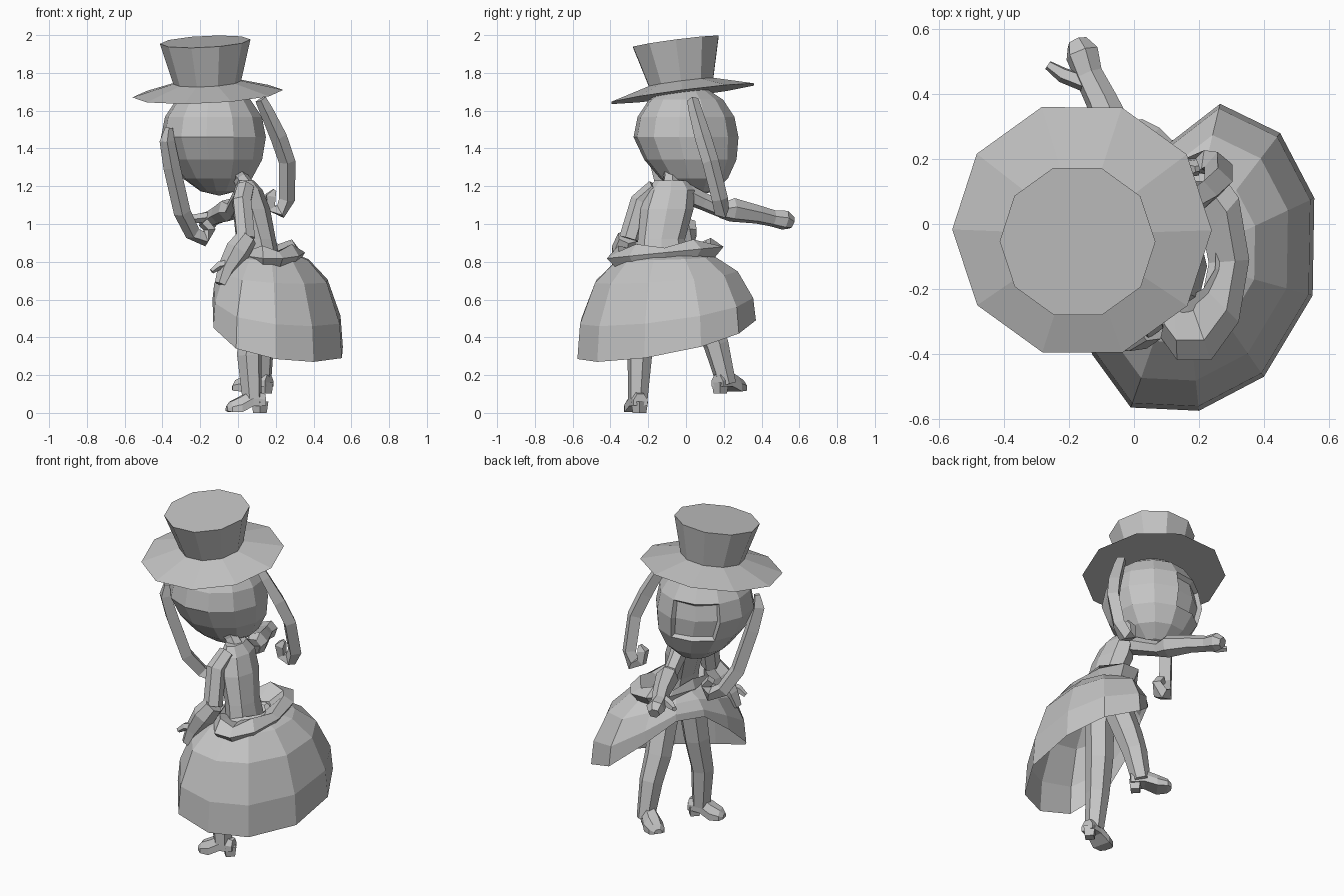
import bpy, bmesh
from math import sin, cos, pi, radians
from mathutils import Vector, Matrix

cube = bpy.data.objects.get("Cube")
if cube:
    bpy.data.objects.remove(cube, do_unlink=True)

grey = bpy.data.materials.new("plain_grey")
grey.use_nodes = True
grey.diffuse_color = (0.55, 0.55, 0.55, 1)
grey.node_tree.nodes["Principled BSDF"].inputs["Base Color"].default_value = (0.55, 0.55, 0.55, 1)


def finish(name, bm):
    bmesh.ops.recalc_face_normals(bm, faces=bm.faces)
    mesh = bpy.data.meshes.new(name)
    bm.to_mesh(mesh)
    bm.free()
    mesh.materials.append(grey)
    obj = bpy.data.objects.new(name, mesh)
    bpy.context.collection.objects.link(obj)
    return obj


def loft(name, rings, caps=True, closed=False):
    """Skin a list of rings that all have the same number of points."""
    bm = bmesh.new()
    rows = [[bm.verts.new(p) for p in ring] for ring in rings]
    pairs = list(zip(rows, rows[1:]))
    if closed:
        pairs.append((rows[-1], rows[0]))
    n = len(rows[0])
    for a, b in pairs:
        for i in range(n):
            j = (i + 1) % n
            bm.faces.new((a[i], a[j], b[j], b[i]))
    if caps and not closed:
        bm.faces.new(rows[0])
        bm.faces.new(rows[-1])
    return finish(name, bm)


def ellipse(center, rx, ry, n):
    c = Vector(center)
    return [c + Vector((rx * cos(2 * pi * i / n), ry * sin(2 * pi * i / n), 0)) for i in range(n)]


def tube(name, path, sides=6):
    """Limb through (x, y, z, radius) points."""
    pts = [Vector(p[:3]) for p in path]
    ref, rings = None, []
    for i, p in enumerate(pts):
        t = (pts[min(i + 1, len(pts) - 1)] - pts[max(i - 1, 0)]).normalized()
        ref = ref or t.orthogonal()
        ref = (ref - t * ref.dot(t)).normalized()
        side = t.cross(ref)
        angles = [2 * pi * (k + 0.5) / sides for k in range(sides)]
        rings.append([p + path[i][3] * (ref * cos(a) + side * sin(a)) for a in angles])
    return loft(name, rings)


# Hat: brim and flared crown, tilted
tilt = Vector((0, 0, 1)).rotation_difference(Vector((-0.05, -0.13, 1))).to_matrix().to_4x4()
place = Matrix.Translation((-0.16, -0.018, 1.69)) @ tilt
hat_profile = [(0.40, 0), (0.18, 0.06), (0.24, 0.278)]
loft("top_hat", [[place @ p for p in ellipse((0, 0, z), r, r, 10)] for r, z in hat_profile])

# Head: round with the chin pushed towards the face, and a sunken face panel
face_dir = Vector((-0.38, 0.92, 0)).normalized()
bm = bmesh.new()
bmesh.ops.create_uvsphere(bm, u_segments=12, v_segments=8, radius=0.28,
                          matrix=Matrix.Rotation(radians(22.5), 4, "Z"))
for v in bm.verts:
    low = max(0, -v.co.z) / 0.28
    v.co.x *= 1 - 0.1 * low
    v.co.y *= 1 - 0.12 * low
    v.co += Vector((0.03, 0.06, -0.03)) * low + Vector((-0.13, 0, 1.46))
bm.normal_update()
face = [f for f in bm.faces if f.normal.dot(face_dir) > 0.85 and 1.35 < f.calc_center_median().z < 1.6]
bmesh.ops.inset_region(bm, faces=face, thickness=0.015, depth=-0.025)
finish("head", bm)

# Long locks that curl at the tips
tube("left_lock", [(0.12, 0.035, 1.66, 0.03), (0.15, 0.05, 1.6, 0.036), (0.215, 0.09, 1.46, 0.044),
                   (0.26, 0.13, 1.33, 0.044), (0.26, 0.18, 1.13, 0.043), (0.225, 0.19, 1.065, 0.042),
                   (0.175, 0.18, 1.085, 0.03), (0.172, 0.17, 1.15, 0.035), (0.195, 0.17, 1.18, 0.012)], 4)
tube("right_lock", [(-0.365, -0.17, 1.51, 0.02), (-0.375, -0.17, 1.44, 0.04), (-0.35, -0.14, 1.3, 0.045),
                    (-0.295, -0.08, 1.06, 0.045), (-0.24, -0.01, 0.95, 0.042), (-0.175, 0.02, 0.92, 0.042),
                    (-0.15, 0.025, 0.97, 0.032), (-0.185, 0.02, 1.01, 0.03)], 4)

# Torso and neck
torso = [(0.14, -0.13, 0.8, 0.085, 0.14), (0.12, -0.13, 0.92, 0.08, 0.125), (0.075, -0.1, 1.08, 0.095, 0.14),
         (0.055, -0.08, 1.18, 0.075, 0.125), (0.04, -0.08, 1.23, 0.045, 0.085)]
loft("torso", [ellipse(t[:3], t[3], t[4], 8) for t in torso])
tube("neck", [(0.04, -0.08, 1.2, 0.05), (0.01, -0.08, 1.25, 0.04), (-0.02, -0.08, 1.29, 0.05)])

# Arms with wide cuffs, hands and thumbs
tube("right_upper_arm", [(0.035, -0.02, 1.17, 0.055), (0, 0.09, 1.12, 0.047), (-0.03, 0.2, 1.07, 0.042)])
tube("right_forearm", [(-0.02, 0.18, 1.07, 0.04), (-0.045, 0.245, 1.075, 0.065), (-0.1, 0.38, 1.05, 0.05),
                       (-0.14, 0.46, 1.03, 0.045), (-0.16, 0.525, 1.02, 0.053), (-0.175, 0.56, 1.005, 0.033)])
tube("right_thumb", [(-0.14, 0.43, 1.04, 0.028), (-0.22, 0.46, 1.03, 0.025), (-0.265, 0.49, 1.03, 0.015)], 5)
tube("left_upper_arm", [(0.04, -0.16, 1.19, 0.05), (0.02, -0.24, 1.12, 0.055), (0.04, -0.3, 0.92, 0.055)])
tube("left_forearm", [(0.05, -0.31, 0.93, 0.055), (0.0, -0.33, 0.86, 0.068), (-0.06, -0.345, 0.76, 0.05),
                      (-0.09, -0.36, 0.68, 0.035)])
tube("left_thumb", [(-0.04, -0.36, 0.79, 0.028), (-0.1, -0.37, 0.78, 0.024), (-0.14, -0.38, 0.75, 0.014)], 5)

# Sash ring round the waist, puffed on alternate corners and sagging on one side
inner = ellipse((0.15, -0.12, 0.84), 0.08, 0.13, 10)
outer = ellipse((0.185, -0.11, 0.86), 0.17, 0.325, 10)
for p in outer:
    p.z += 0.1 * p.y
up, down = Vector((0, 0, 0.04)), Vector((0, 0, -0.05))
crest = [a.lerp(b, 0.65) + up * (1.5 if i % 2 else 0.7) for i, (a, b) in enumerate(zip(inner, outer))]
loft("sash", [inner, crest, outer, [a.lerp(b, 0.75) + down for a, b in zip(inner, outer)]], closed=True)

# Skirt: full at the back, hem swept up at the front
hem = [Vector(p) for p in (
    (0.265, 0.37, 0.49), (0.45, 0.28, 0.42), (0.555, 0.08, 0.35), (0.55, -0.22, 0.29),
    (0.4, -0.47, 0.27), (0.2, -0.575, 0.285), (-0.01, -0.565, 0.34), (-0.13, -0.4, 0.45),
    (-0.135, -0.22, 0.6), (-0.09, -0.05, 0.73), (-0.01, 0.11, 0.74), (0.11, 0.25, 0.62))]
waist_center = Vector((0.15, -0.11, 0.86))
rings = []
for out, drop in ((0.25, 0), (0.55, 0.09), (0.8, 0.3), (0.97, 0.68), (1, 1)):
    ring = []
    for h in hem:
        p = waist_center.lerp(h, out)
        p.z = waist_center.z + (h.z - waist_center.z) * drop
        ring.append(p)
    rings.append(ring)
loft("skirt", rings, caps=False)

# Legs, shoes and heels
tube("left_leg", [(0.1, -0.18, 0.8, 0.085), (0.075, -0.21, 0.5, 0.077), (0.06, -0.245, 0.3, 0.067),
                  (0.075, -0.255, 0.07, 0.053)])
tube("right_leg", [(0.14, -0.02, 0.8, 0.085), (0.12, 0.1, 0.5, 0.077), (0.125, 0.16, 0.36, 0.068),
                   (0.125, 0.215, 0.15, 0.052)])


def shoe(name, heel, toe):
    """Wedge with a flat sole, widest at the ball of the foot, on a block heel."""
    heel, toe = Vector(heel), Vector(toe)
    side = (toe - heel).cross(Vector((0, 0, 1))).normalized()
    rings = []
    for t, sole, top, half in ((0, 0.04, 0.1, 0.038), (0.35, 0.035, 0.12, 0.045),
                               (0.65, 0.004, 0.085, 0.055), (0.9, 0.004, 0.06, 0.045), (1, 0.01, 0.035, 0.022)):
        p = heel.lerp(toe, t)
        rings.append([p + side * (half * s) + Vector((0, 0, z))
                      for s, z in ((-1, sole), (1, sole), (1, (sole + top) / 2), (0.5, top),
                                   (-0.5, top), (-1, (sole + top) / 2))])
    loft(name, rings)
    tube(name + "_heel", [(*(heel.lerp(toe, 0.12) + Vector((0, 0, z))), r) for z, r in ((0.06, 0.045), (0, 0.036))], 4)


shoe("left_shoe", (0.14, -0.24, 0), (-0.06, -0.29, 0))
shoe("right_shoe", (0.165, 0.165, 0.1), (-0.02, 0.3, 0.115))
